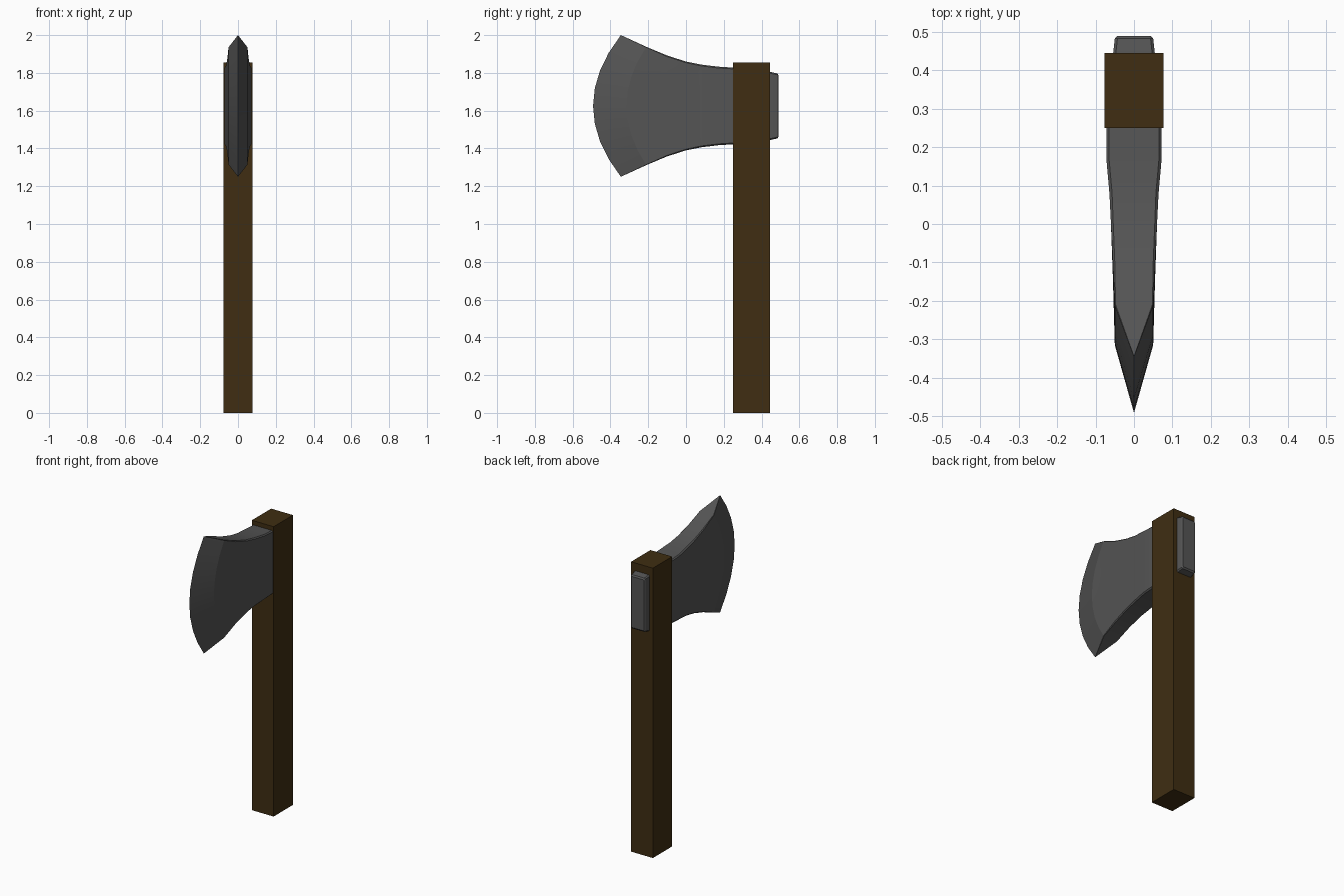
import bpy, bmesh, math

if "Cube" in bpy.data.objects:
    bpy.data.objects.remove(bpy.data.objects["Cube"])


def finish(bm, name, color):
    bmesh.ops.recalc_face_normals(bm, faces=bm.faces)
    me = bpy.data.meshes.new(name)
    bm.to_mesh(me)
    bm.free()
    ob = bpy.data.objects.new(name, me)
    bpy.context.collection.objects.link(ob)
    mat = bpy.data.materials.new(name + "_material")
    mat.diffuse_color = color
    mat.use_nodes = True
    mat.node_tree.nodes["Principled BSDF"].inputs["Base Color"].default_value = mat.diffuse_color
    me.materials.append(mat)
    return ob


# Handle: plain square-section post
bm = bmesh.new()
bmesh.ops.create_cube(bm, size=1)
bmesh.ops.scale(bm, verts=bm.verts, vec=(0.154, 0.195, 1.855))
bmesh.ops.translate(bm, verts=bm.verts, vec=(0, 0.3475, 0.9275))
finish(bm, "handle", (0.05, 0.027, 0.006, 1))

# Axe head: chamfered sections lofted from the poll to the cutting edge
# y, half height, half thickness, chamfer, forward bulge at mid height
MID, ROWS = 1.625, 8
stations = [
    (0.490, 0.163, 0.044, 0.004, 0),
    (0.483, 0.172, 0.050, 0.007, 0),
    (0.420, 0.186, 0.057, 0.007, 0),
    (0.250, 0.203, 0.072, 0.007, 0),
    (0.170, 0.208, 0.072, 0.007, 0),
    (0.080, 0.219, 0.064, 0.007, 0),
    (0.000, 0.235, 0.060, 0.006, 0),
    (-0.100, 0.267, 0.055, 0.005, 0.04),
    (-0.210, 0.313, 0.050, 0.002, 0.105),
    (-0.345, 0.375, 0.000, 0.000, 0.147),
]


def section(bm, y, h, w, c, bulge):
    side = [(w - c, -h)]
    side += [(w, (h - c) * (2 * i / ROWS - 1)) for i in range(ROWS + 1)]
    side += [(w - c, h)]
    ring = side + [(-x, z) for x, z in reversed(side)]
    return [bm.verts.new((x, y - bulge * (1 - (z / h) ** 2), MID + z)) for x, z in ring]


bm = bmesh.new()
rings = [section(bm, *s) for s in stations]
n = len(rings[0])
for a, b in zip(rings, rings[1:]):
    for i in range(n):
        j = (i + 1) % n
        bm.faces.new((a[i], a[j], b[j], b[i]))
bm.faces.new(rings[0])
bmesh.ops.remove_doubles(bm, verts=bm.verts, dist=0.0001)
head = finish(bm, "axe_head", (0.09, 0.09, 0.09, 1))

bpy.context.view_layer.objects.active = head
head.select_set(True)
bpy.ops.object.shade_smooth_by_angle(angle=math.radians(12))
